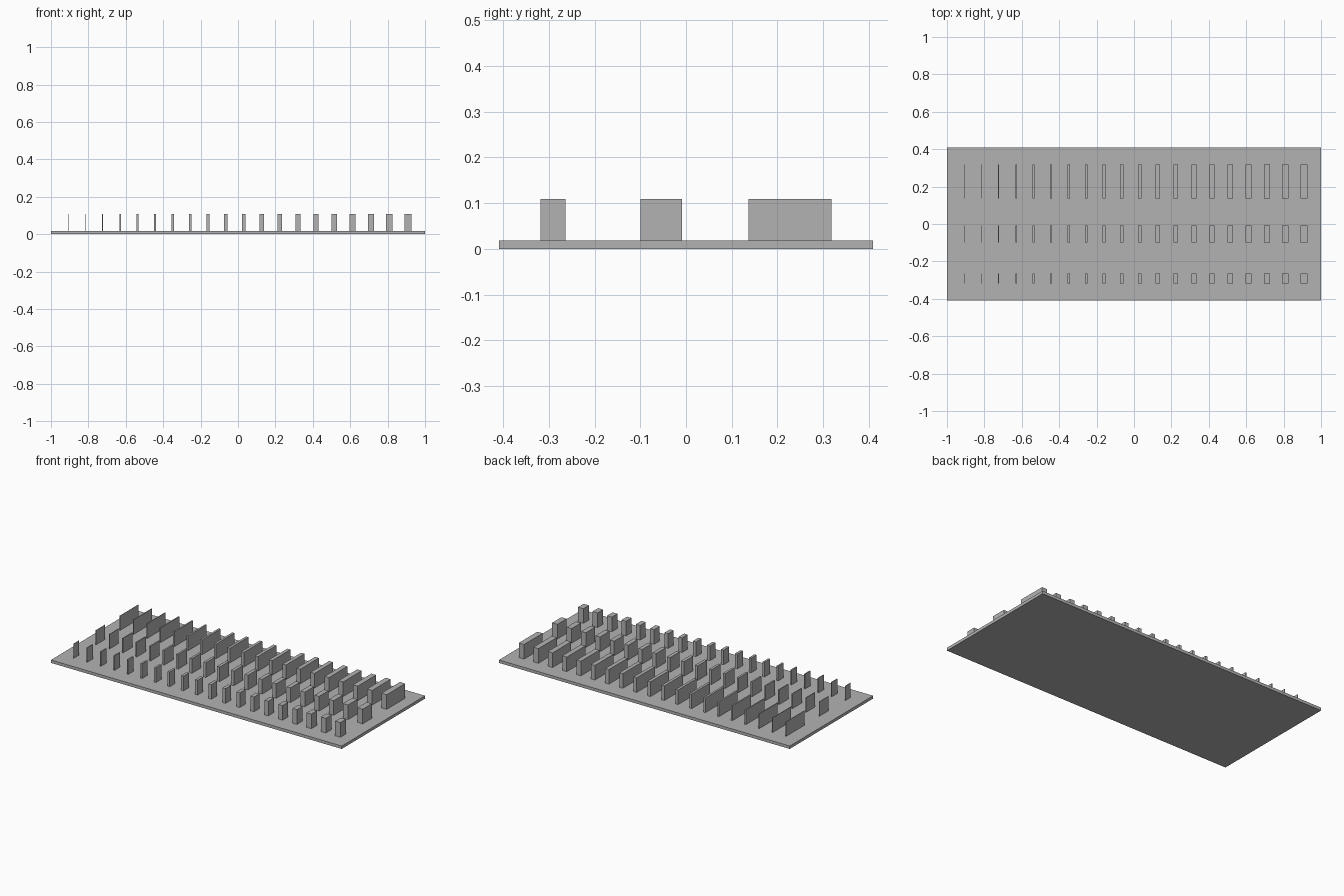
import bpy
import bmesh
from mathutils import Matrix, Vector

if "Cube" in bpy.data.objects:
    bpy.data.objects.remove(bpy.data.objects["Cube"], do_unlink=True)

MM = 1 / 110  # one millimetre in model units

grey = bpy.data.materials.new("plain grey")
grey.use_nodes = True
colour = (0.45, 0.45, 0.45, 1)
grey.diffuse_color = colour
grey.node_tree.nodes["Principled BSDF"].inputs["Base Color"].default_value = colour


def add_box(bm, low, high):
    """Add a box between two corners given in millimetres."""
    low, high = Vector(low) * MM, Vector(high) * MM
    place = Matrix.Translation((low + high) / 2) @ Matrix.Diagonal((*(high - low), 1))
    bmesh.ops.create_cube(bm, size=1, matrix=place)


def finish(bm, name):
    mesh = bpy.data.meshes.new(name)
    bm.to_mesh(mesh)
    bm.free()
    mesh.materials.append(grey)
    bpy.context.collection.objects.link(bpy.data.objects.new(name, mesh))


# Base plate
bm = bmesh.new()
add_box(bm, (-110, -45, 0), (110, 45, 2))
finish(bm, "base_plate")

# Three rows of fins that thicken and spread out towards +x
rows = {"short_fins": (-35, -29), "medium_fins": (-11, -1), "long_fins": (15, 35)}
for name, (front, back) in rows.items():
    bm = bmesh.new()
    for i in range(20):
        left = -100 + 10 * i + 0.021 * i * (i + 1)
        thickness = 0.2 * (i + 1)
        add_box(bm, (left, front, 2), (left + thickness, back, 12))
    finish(bm, name)
